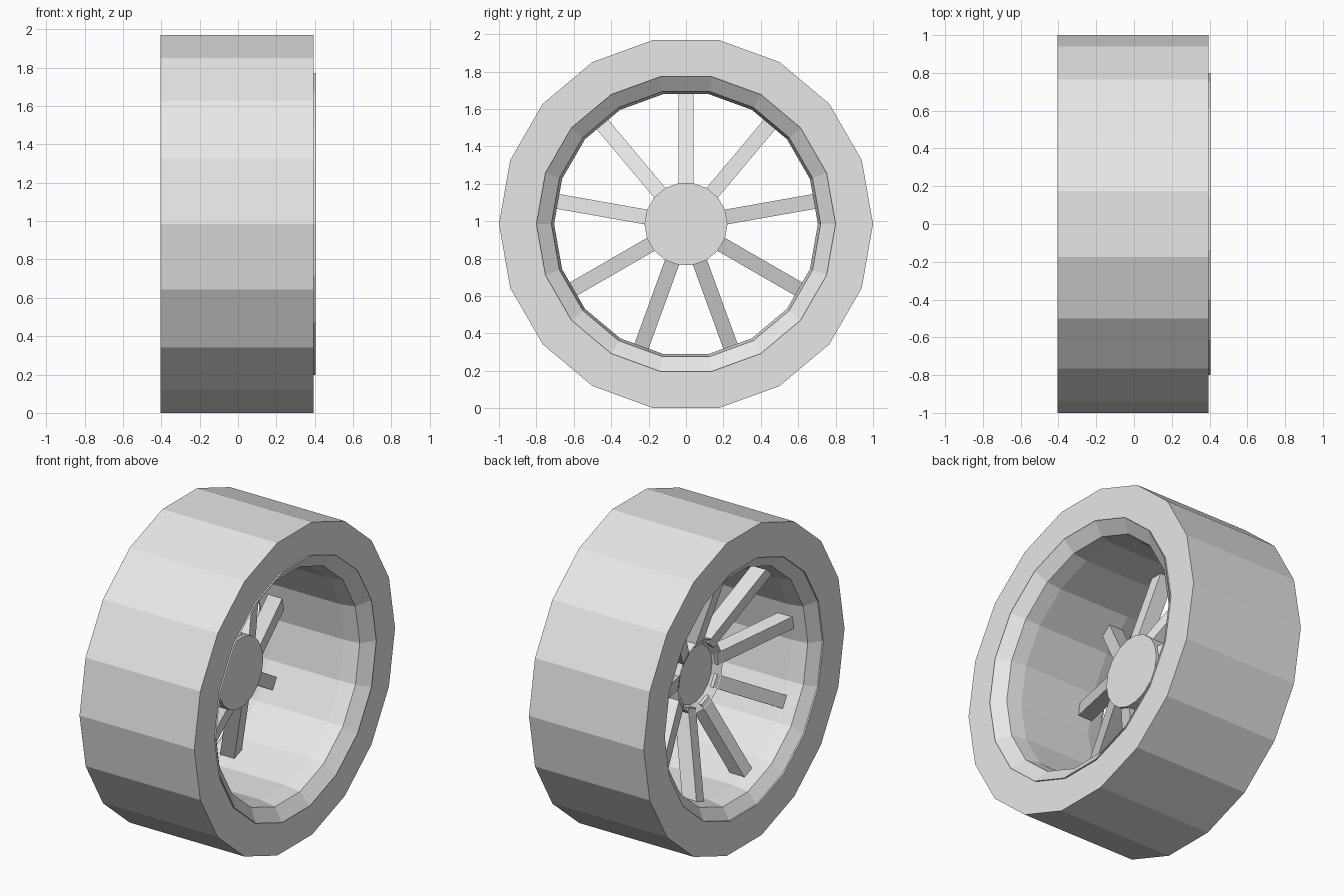
import bpy, bmesh, math
from mathutils import Matrix, Vector

cube = bpy.data.objects.get("Cube")
if cube:
    bpy.data.objects.remove(cube, do_unlink=True)

SIDES = 18
SPOKES = 9
CENTRE_Z = math.cos(math.pi / SIDES)   # wheel rests on a flat side

grey = bpy.data.materials.new("light grey")
grey.use_nodes = True
grey.diffuse_color = (0.8, 0.8, 0.8, 1)
grey.node_tree.nodes["Principled BSDF"].inputs["Base Color"].default_value = (0.8, 0.8, 0.8, 1)


def finish(name, bm):
    bmesh.ops.recalc_face_normals(bm, faces=bm.faces)
    mesh = bpy.data.meshes.new(name)
    bm.to_mesh(mesh)
    bm.free()
    mesh.materials.append(grey)
    obj = bpy.data.objects.new(name, mesh)
    obj.location.z = CENTRE_Z
    bpy.context.collection.objects.link(obj)
    return obj


def lathe(name, profile, closed):
    """Spin (x, radius) points about the x axle; open profiles get end caps."""
    bm = bmesh.new()
    rings = []
    for x, r in profile:
        angles = [2 * math.pi * i / SIDES for i in range(SIDES)]
        rings.append([bm.verts.new((x, r * math.cos(a), r * math.sin(a))) for a in angles])
    pairs = list(zip(rings, rings[1:]))
    if closed:
        pairs.append((rings[-1], rings[0]))
    for a, b in pairs:
        for i in range(SIDES):
            j = (i + 1) % SIDES
            bm.faces.new((a[i], a[j], b[j], b[i]))
    if not closed:
        bm.faces.new(rings[0])
        bm.faces.new(rings[-1])
    return finish(name, bm)


# Tyre: wide ring with flat side walls
lathe("tyre", [(-0.405, 1.0), (0.395, 1.0), (0.395, 0.79), (-0.405, 0.79)], True)

# Rim: bevelled lips and a barrel that narrows toward the middle
lathe("rim", [(-0.404, 0.80), (-0.345, 0.72), (-0.25, 0.705), (0.25, 0.705),
              (0.345, 0.72), (0.405, 0.80), (0.39, 0.80), (0.30, 0.785),
              (-0.30, 0.785), (-0.39, 0.80)], True)

# Hub: flat outer disc, shallow dish on the inner side
lathe("hub", [(0.02, 0.222), (-0.10, 0.222), (-0.055, 0.18)], False)

# Spokes: square bars sloping from the hub back to the rim
bm = bmesh.new()
HALF = 0.04
section = [(0.0, -HALF), (0.0, HALF), (-0.10, HALF), (-0.10, -HALF)]
for k in range(SPOKES):
    turn = Matrix.Rotation(2 * math.pi * k / SPOKES, 3, 'X')
    ends = []
    for radius, x0 in ((0.19, 0.012), (0.707, -0.17)):
        ends.append([bm.verts.new(turn @ Vector((x0 + dx, y, radius))) for dx, y in section])
    inner, outer = ends
    for i in range(4):
        j = (i + 1) % 4
        bm.faces.new((inner[i], inner[j], outer[j], outer[i]))
    bm.faces.new(inner)
    bm.faces.new(outer)
finish("spokes", bm)
